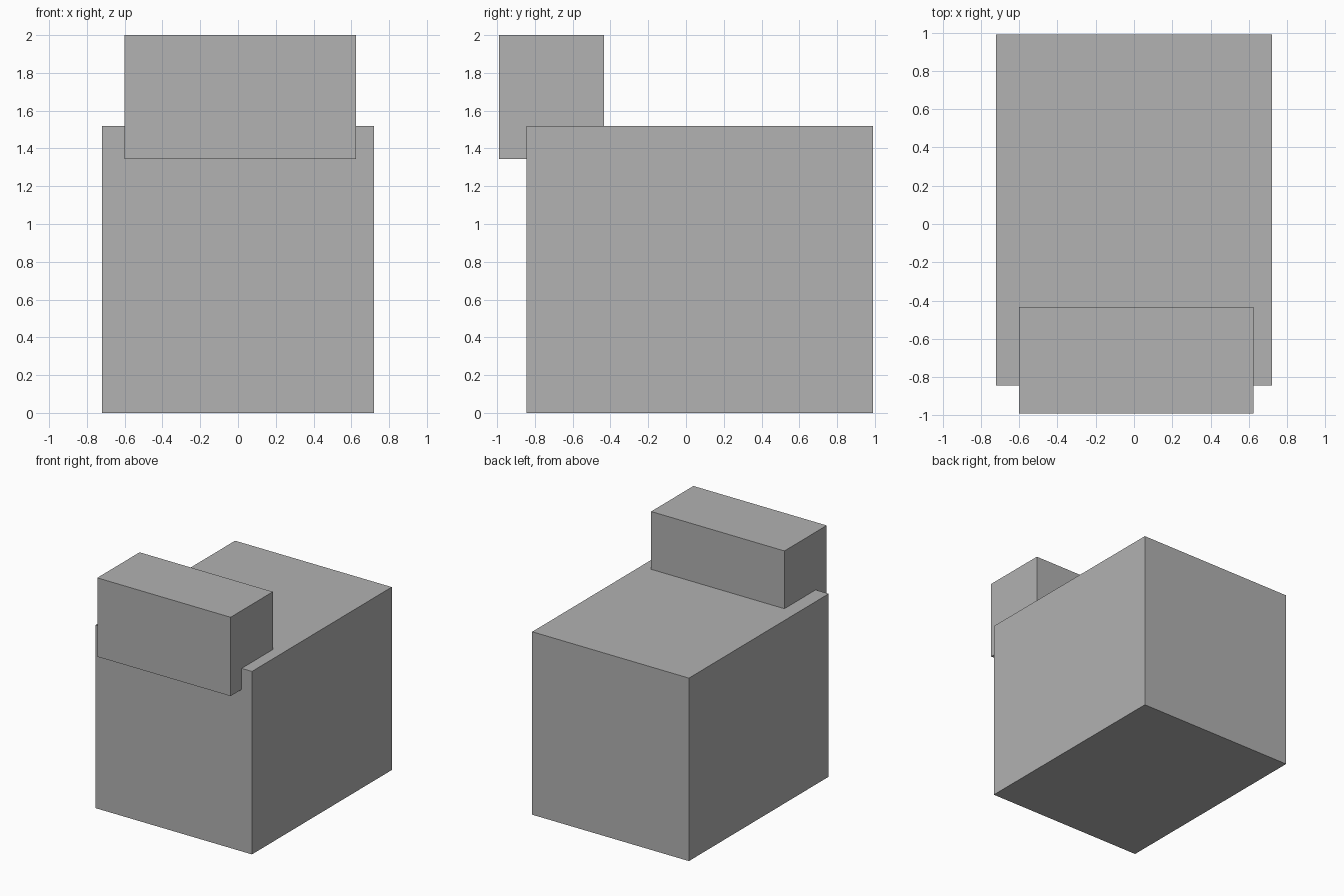
import bpy
from mathutils import Vector

if "Cube" in bpy.data.objects:
    bpy.data.objects.remove(bpy.data.objects["Cube"])

grey = bpy.data.materials.new("plain grey")
grey.diffuse_color = (0.445, 0.445, 0.445, 1)
grey.use_nodes = True
grey.node_tree.nodes["Principled BSDF"].inputs["Base Color"].default_value = grey.diffuse_color


def box(name, low, high):
    """Add a box spanning two opposite corners."""
    low, high = Vector(low), Vector(high)
    bpy.ops.mesh.primitive_cube_add(size=1, location=(low + high) / 2)
    obj = bpy.context.object
    obj.name = name
    obj.scale = high - low
    bpy.ops.object.transform_apply(location=False, rotation=False, scale=True)
    obj.data.materials.append(grey)
    return obj


# Large main block
box("main_body", (-0.72, -0.845, 0), (0.72, 0.99, 1.52))

# Smaller block set into the top front edge
box("front_top_block", (-0.60, -0.99, 1.345), (0.625, -0.435, 2.0))
